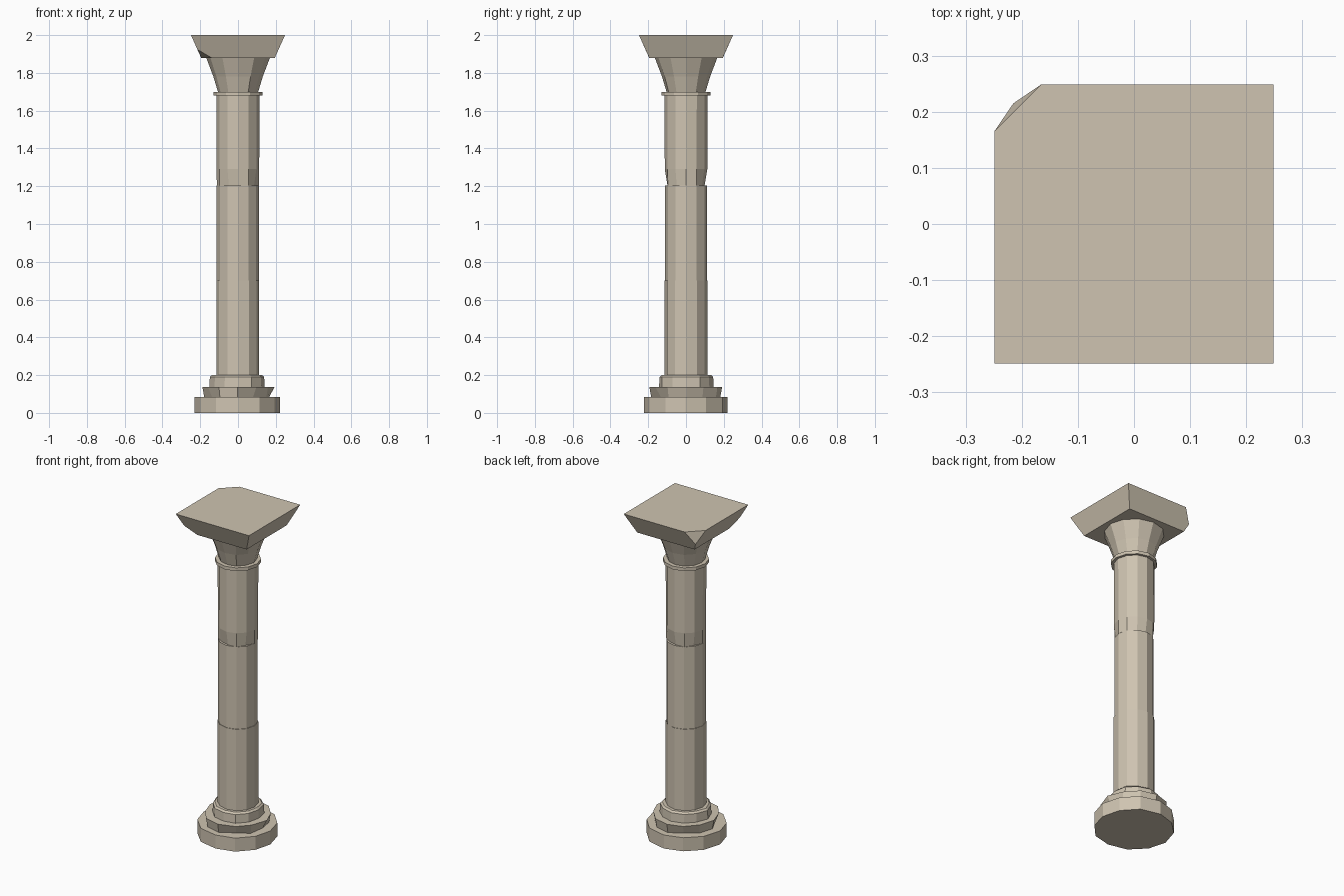
import bpy, bmesh, math, random

if "Cube" in bpy.data.objects:
    bpy.data.objects.remove(bpy.data.objects["Cube"])

random.seed(4)
SIDES = 12

stone = bpy.data.materials.new("stone")
stone.diffuse_color = (0.62, 0.55, 0.44, 1)
stone.use_nodes = True
stone.node_tree.nodes["Principled BSDF"].inputs["Base Color"].default_value = stone.diffuse_color


def finish(name, bm):
    bmesh.ops.recalc_face_normals(bm, faces=bm.faces)
    mesh = bpy.data.meshes.new(name)
    bm.to_mesh(mesh)
    bm.free()
    mesh.materials.append(stone)
    obj = bpy.data.objects.new(name, mesh)
    bpy.context.collection.objects.link(obj)
    return obj


def faceted(name, profile, wear=0.0, turn=0.0, chips=None):
    """Twelve-sided lathe of (radius, z) rings; wear roughens the radius,
    chips maps (ring, side) to an inward push."""
    chips = chips or {}
    bm = bmesh.new()
    rough = [random.uniform(-wear, wear * 0.4) for _ in range(SIDES)]
    swing = [random.uniform(-wear, wear) * 3 for _ in range(SIDES)]
    rings = []
    for j, (r, z) in enumerate(profile):
        ring = []
        for i in range(SIDES):
            a = math.tau * i / SIDES + turn + swing[i]
            rr = r + rough[i] - chips.get((j, i), 0)
            ring.append(bm.verts.new((rr * math.cos(a), rr * math.sin(a), z)))
        rings.append(ring)
    for lo, hi in zip(rings, rings[1:]):
        for i in range(SIDES):
            k = (i + 1) % SIDES
            bm.faces.new((lo[i], lo[k], hi[k], hi[i]))
    bm.faces.new(rings[0][::-1])
    bm.faces.new(rings[-1])
    return finish(name, bm)


# Stepped, worn base
faceted("base_bottom_step", [(0.227, 0), (0.227, 0.083)], 0.008)
faceted("base_middle_step", [(0.182, 0.083), (0.192, 0.138)], 0.01,
        chips={(0, 0): 0.02, (0, 10): 0.025, (0, 4): 0.02, (0, 7): 0.015})
faceted("base_top_step", [(0.148, 0.138), (0.146, 0.19), (0.135, 0.2)], 0.008)

# Shaft drums, the upper one chipped along its lower edge
faceted("lower_drum", [(0.114, 0.2), (0.114, 0.7)], 0.002)
faceted("middle_drum", [(0.112, 0.7), (0.112, 1.205)], 0.002)
faceted("upper_drum", [(0.112, 1.205), (0.113, 1.29), (0.114, 1.68)], 0.001,
        chips={(0, i): 0.013 for i in (2, 3, 5, 8, 9, 11)})

# Necking ring and flared bell
faceted("neck_ring", [(0.129, 1.68), (0.129, 1.7)])
faceted("capital_bell", [(0.106, 1.7), (0.13, 1.78), (0.168, 1.88)], 0.003)

# Square top slab, with one upper and one lower corner broken off
T, B, C = 0.249, 0.195, 0.215
pts = [(-T, -T, 2), (T, -T, 2), (T, T, 2), (-T, 0.165, 2), (-0.165, T, 2),
       (B, -B, 1.88), (B, B, 1.88), (-B, B, 1.88), (-C, C, 1.924),
       (-0.14, -B, 1.88), (-B, -0.14, 1.88), (-C, -C, 1.924)]
bm = bmesh.new()
for p in pts:
    bm.verts.new(p)
bmesh.ops.convex_hull(bm, input=bm.verts)
bmesh.ops.dissolve_limit(bm, angle_limit=math.radians(2),
                         verts=bm.verts, edges=bm.edges)
finish("top_slab", bm)
